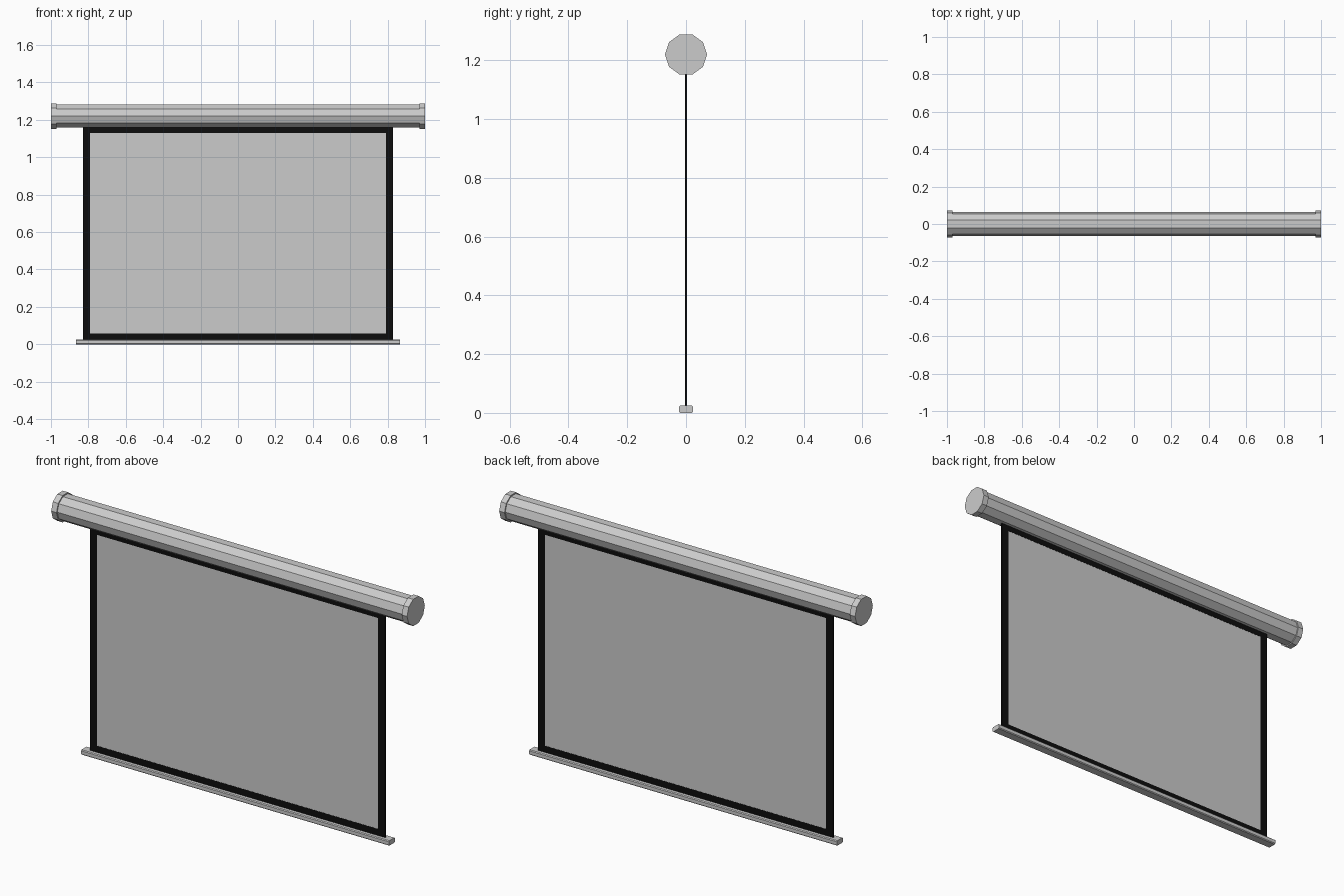
import bpy, bmesh, math

if "Cube" in bpy.data.objects:
    bpy.data.objects.remove(bpy.data.objects["Cube"])

black = bpy.data.materials.new("black_border")
black.diffuse_color = (0.004, 0.004, 0.004, 1)
black.use_nodes = True
black.node_tree.nodes["Principled BSDF"].inputs["Base Color"].default_value = black.diffuse_color


def extrude_x(name, profile, x0, x1, mat=None):
    """Solid made by sweeping a closed (y, z) profile along x."""
    bm = bmesh.new()
    face = bm.faces.new([bm.verts.new((x0, y, z)) for y, z in profile])
    ext = bmesh.ops.extrude_face_region(bm, geom=[face])
    verts = [g for g in ext["geom"] if isinstance(g, bmesh.types.BMVert)]
    bmesh.ops.translate(bm, verts=verts, vec=(x1 - x0, 0, 0))
    bmesh.ops.recalc_face_normals(bm, faces=bm.faces)
    mesh = bpy.data.meshes.new(name)
    bm.to_mesh(mesh)
    bm.free()
    if mat:
        mesh.materials.append(mat)
    ob = bpy.data.objects.new(name, mesh)
    bpy.context.collection.objects.link(ob)
    return ob


def decagon(r, zc):
    return [(r * math.cos(i * math.tau / 10), zc + r * math.sin(i * math.tau / 10))
            for i in range(10)]


def rect(hy, z0, z1):
    return [(-hy, z0), (hy, z0), (hy, z1), (-hy, z1)]


# roller casing and its end caps
extrude_x("roller_casing", decagon(0.065, 1.22), -0.97, 0.97)
for side, s in (("left", -1), ("right", 1)):
    extrude_x(side + "_end_cap", decagon(0.0715, 1.22), s * 0.97, s * 1.0)

# projection sheet
extrude_x("screen_sheet", rect(0.003, 0.058, 1.13), -0.79, 0.79)

# black border
for side, s in (("left", -1), ("right", 1)):
    extrude_x(side + "_border", rect(0.004, 0.02, 1.17), s * 0.79, s * 0.83, black)
extrude_x("top_border", rect(0.004, 1.13, 1.17), -0.79, 0.79, black)
extrude_x("bottom_border", rect(0.004, 0.02, 0.058), -0.79, 0.79, black)

# weighted bottom bar with chamfered long edges
w, h, c = 0.024, 0.025, 0.004
extrude_x("bottom_bar", [(-w + c, 0), (w - c, 0), (w, c), (w, h - c),
                         (w - c, h), (-w + c, h), (-w, h - c), (-w, c)], -0.865, 0.865)
